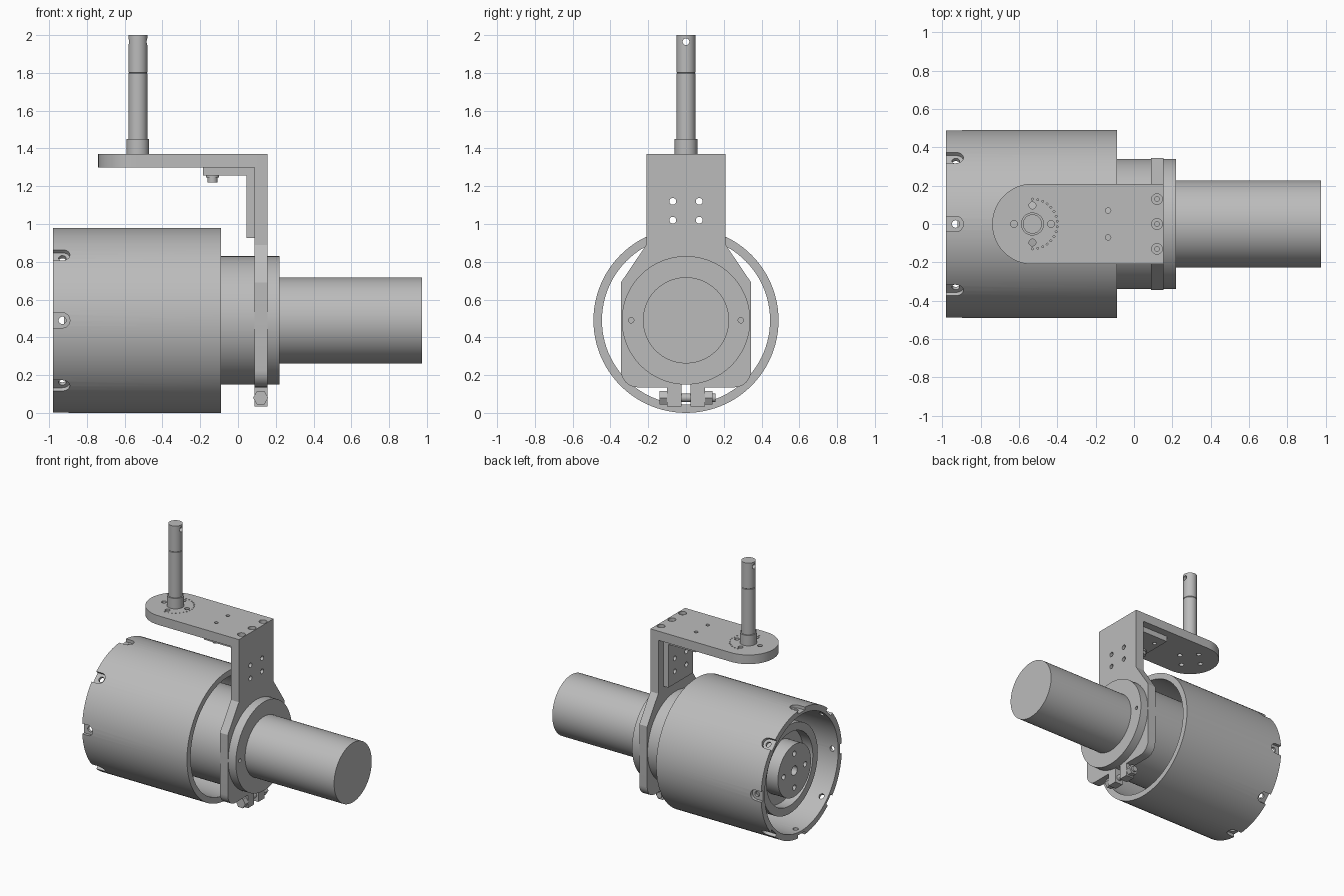
import bpy, bmesh, math
from mathutils import Matrix, Vector

cube = bpy.data.objects.get("Cube")
if cube:
    bpy.data.objects.remove(cube, do_unlink=True)

grey = bpy.data.materials.new("machined_grey")
grey.use_nodes = True
GREY = (0.5, 0.5, 0.5, 1)
grey.diffuse_color = GREY
grey.node_tree.nodes["Principled BSDF"].inputs["Base Color"].default_value = GREY

T = Matrix.Translation
AXIS_Z = 0.49                                   # height of the motor axis
TO_X = Matrix.Rotation(math.pi / 2, 4, 'Y')     # local z becomes x
TO_Y = Matrix.Rotation(-math.pi / 2, 4, 'X')    # local z becomes y
MOTOR = T((0, 0, AXIS_Z))


def finish(name, bm):
    bmesh.ops.recalc_face_normals(bm, faces=bm.faces)
    mesh = bpy.data.meshes.new(name)
    bm.to_mesh(mesh)
    bm.free()
    mesh.materials.append(grey)
    ob = bpy.data.objects.new(name, mesh)
    bpy.context.collection.objects.link(ob)
    return ob


def smooth(*obs):
    for ob in obs:
        bpy.ops.object.select_all(action='DESELECT')
        ob.select_set(True)
        bpy.context.view_layer.objects.active = ob
        bpy.ops.object.shade_smooth_by_angle(angle=math.radians(30))


def lathe(name, profile, matrix, steps=96):
    """Spin a closed (height, radius) profile about local z."""
    bm = bmesh.new()
    vs = [bm.verts.new((r, 0, h)) for h, r in profile]
    es = [bm.edges.new((a, b)) for a, b in zip(vs, vs[1:] + vs[:1])]
    bmesh.ops.spin(bm, geom=vs + es, cent=(0, 0, 0), axis=(0, 0, 1),
                   angle=2 * math.pi, steps=steps, use_duplicate=False)
    bmesh.ops.remove_doubles(bm, verts=bm.verts, dist=1e-5)
    bm.transform(matrix)
    return finish(name, bm)


def add_prism(bm, outline, lo, hi, matrix):
    """Extrude a local xy outline from lo to hi along local z."""
    face = bm.faces.new([bm.verts.new(matrix @ Vector((x, y, lo))) for x, y in outline])
    geom = bmesh.ops.extrude_face_region(bm, geom=[face])["geom"]
    step = (matrix @ Vector((0, 0, hi))) - (matrix @ Vector((0, 0, lo)))
    bmesh.ops.translate(bm, verts=[g for g in geom if isinstance(g, bmesh.types.BMVert)], vec=step)


def prism(name, outline, lo, hi, matrix=Matrix()):
    bm = bmesh.new()
    add_prism(bm, outline, lo, hi, matrix)
    return finish(name, bm)


def arc(cx, cy, r, start, end, n):
    angles = [math.radians(start + (end - start) * i / n) for i in range(n + 1)]
    return [(cx + r * math.cos(a), cy + r * math.sin(a)) for a in angles]


def circle(r, n=24):
    return arc(0, 0, r, 0, 360, n)[:-1]


def rect(x0, x1, y0, y1):
    return [(x0, y0), (x1, y0), (x1, y1), (x0, y1)]


def cut(ob, outline, lo, hi, places):
    """Subtract the same prism from ob at every place."""
    bm = bmesh.new()
    for m in places:
        add_prism(bm, outline, lo, hi, m)
    cutter = finish("cutter", bm)
    cutter.hide_render = True
    mod = ob.modifiers.new("cut", 'BOOLEAN')
    mod.operation, mod.solver, mod.object = 'DIFFERENCE', 'EXACT', cutter
    bpy.context.view_layer.objects.active = ob
    bpy.ops.object.modifier_apply(modifier=mod.name)
    bpy.data.objects.remove(cutter, do_unlink=True)


# Open drum with eight counterbored screw slots at its rim
drum = lathe("drum", [(-0.98, 0.445), (-0.98, 0.49), (-0.09, 0.49), (-0.09, 0.445)], MOTOR @ TO_X)
spokes = [MOTOR @ Matrix.Rotation(k * math.pi / 4, 4, 'X') for k in range(8)]
slot = arc(-0.93, 0, 0.04, -90, 90, 12) + [(-1.05, 0.04), (-1.05, -0.04)]
cut(drum, slot, 0.465, 0.55, spokes)
cut(drum, circle(0.02, 16), 0.4, 0.55, [m @ T((-0.93, 0, 0)) for m in spokes])

# Motor body, output hub and tail in one turned part
motor = lathe("motor_body", [(-0.92, 0), (-0.92, 0.2), (-0.8, 0.2), (-0.8, 0.28), (-0.88, 0.28),
                             (-0.88, 0.34), (0.22, 0.34), (0.22, 0.228), (0.975, 0.228), (0.975, 0)],
              MOTOR @ TO_X)
hub_holes = [MOTOR @ Matrix.Rotation(k * math.pi / 2, 4, 'X') @ T((0, 0.13, 0)) @ TO_X for k in range(4)]
cut(motor, circle(0.02), -1, -0.86, hub_holes)
cut(motor, circle(0.035), -1, -0.86, [MOTOR @ TO_X])
cut(motor, circle(0.014), 0.19, 0.3, [T((0, s * 0.29, AXIS_Z)) @ TO_X for s in (-1, 1)])

# Split clamp plate: half outline in (y, z), mirrored
half = [(0.025, 0.15), (0.025, 0.035), (0.1, 0.035), (0.1, 0.135)]
half += arc(0.255, 0.225, 0.09, -90, 0, 6)
half += [(0.345, 0.69), (0.21, 0.89), (0.21, 1.3)]
outline = half + [(-y, z) for y, z in reversed(half)]
YZ = Matrix(((0, 0, 1, 0), (1, 0, 0, 0), (0, 1, 0, 0), (0, 0, 0, 1)))
clamp = prism("clamp_plate", outline, 0.088, 0.155, YZ)
plate_holes = [T((0, y, z)) @ TO_X for y in (-0.07, 0.07) for z in (1.02, 1.12)]
cut(clamp, circle(0.018), 0, 0.2, plate_holes)

# Clamp bolt with hexagon head and nut
bolt_at = T((0.12, 0, 0.08)) @ TO_Y
bolt = prism("clamp_bolt", circle(0.022), -0.14, 0.155, bolt_at)
prism("bolt_head", circle(0.04, 6), 0.1, 0.14, bolt_at)
prism("bolt_nut", circle(0.04, 6), -0.14, -0.1, bolt_at)

# Top arm with rounded end
ROD = T((-0.53, 0, 0))
arm = prism("top_arm", arc(-0.53, 0, 0.21, 90, 270, 32) + [(0.155, -0.21), (0.155, 0.21)], 1.3, 1.37)
arm_screws = [T((0.12, y, 0)) for y in (-0.13, 0, 0.13)]
cut(arm, circle(0.028), 1.345, 1.4, arm_screws)
cut(arm, circle(0.013, 12), 1.31, 1.4, arm_screws)
cut(arm, circle(0.018), 1.2, 1.5,
    [ROD @ Matrix.Rotation(k * math.pi / 2, 4, 'Z') @ T((0.097, 0, 0)) for k in range(4)])
cut(arm, circle(0.014, 16), 1.2, 1.5, [T((-0.135, 0.07, 0))])
cut(arm, circle(0.014, 16), 1.355, 1.5, [T((-0.135, -0.07, 0))])
cut(arm, circle(0.005, 8), 1.36, 1.4,
    [ROD @ Matrix.Rotation(math.radians(a), 4, 'Z') @ T((0.13, 0, 0)) for a in range(-90, 91, 12)])

# Angle bracket in the inner corner, with its screw
bracket = prism("angle_bracket", [(0.088, -0.925), (0.088, -1.3), (-0.185, -1.3), (-0.185, -1.257),
                                  (0.045, -1.257), (0.045, -0.925)], -0.15, 0.15, TO_Y)
cut(bracket, circle(0.018), 0, 0.2, plate_holes)
cut(bracket, circle(0.014, 16), 1.2, 1.4, [T((-0.135, 0.07, 0))])
washer = prism("bracket_washer", circle(0.034), 1.245, 1.257, T((-0.135, -0.07, 0)))
screw = prism("bracket_screw", circle(0.027), 1.22, 1.245, T((-0.135, -0.07, 0)))

# Upright rod with collar, shallow groove and cross hole
rod = lathe("upright_rod", [(1.36, 0), (1.36, 0.06), (1.45, 0.06), (1.45, 0.05), (1.797, 0.05),
                            (1.8, 0.047), (1.803, 0.05), (2.0, 0.05), (2.0, 0)], ROD, 48)
cut(rod, circle(0.018), -0.1, 0.1, [T((-0.53, 0, 1.965)) @ TO_X])

smooth(drum, motor, clamp, bolt, arm, bracket, washer, screw, rod)
